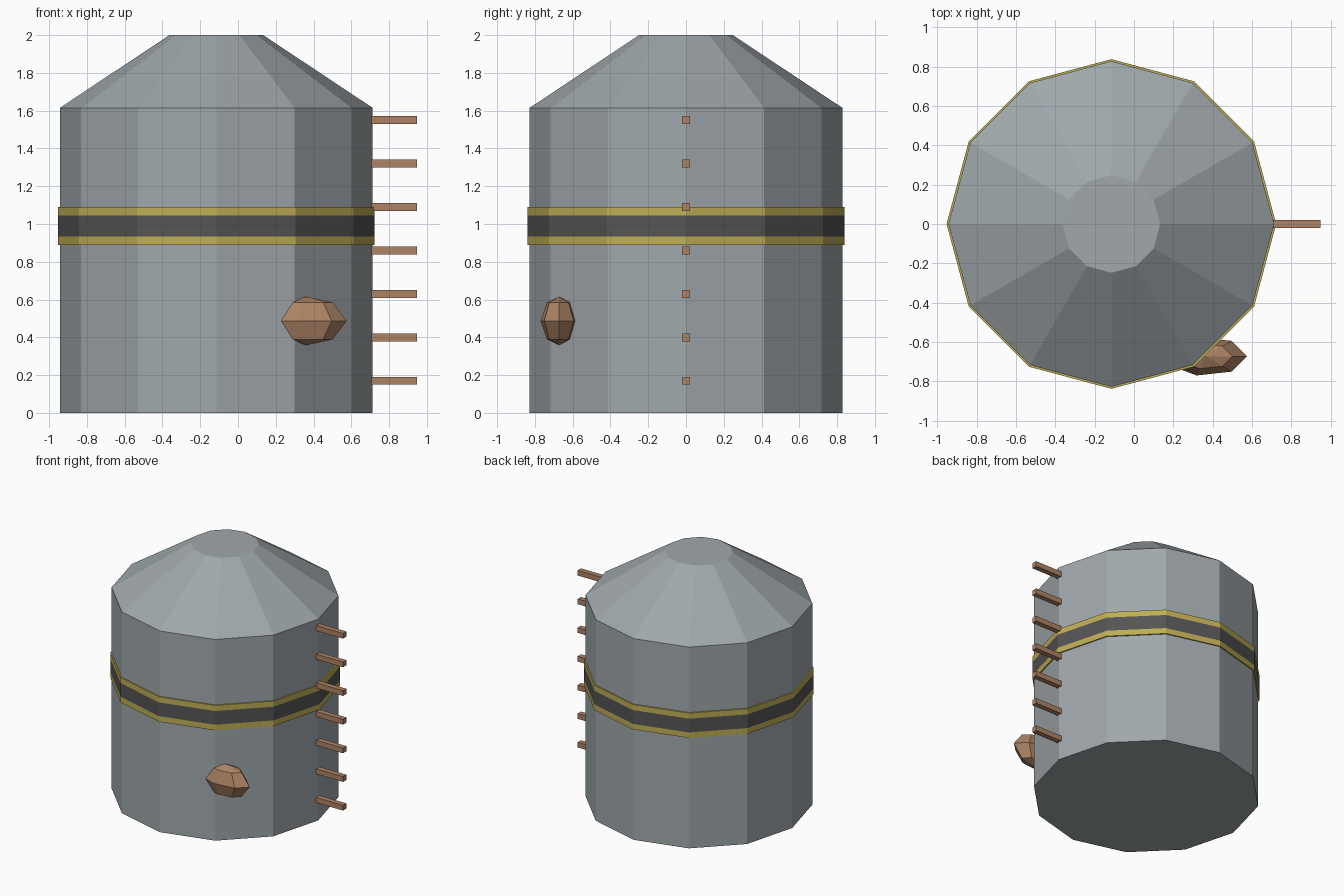
import bpy, bmesh, math

if "Cube" in bpy.data.objects:
    bpy.data.objects.remove(bpy.data.objects["Cube"])

AXIS_X = -0.115   # tank axis
SIDES = 12


def material(name, rgb):
    m = bpy.data.materials.new(name)
    m.diffuse_color = (*rgb, 1)
    m.use_nodes = True
    m.node_tree.nodes["Principled BSDF"].inputs["Base Color"].default_value = m.diffuse_color
    return m


steel = material("steel grey", (0.35, 0.39, 0.41))
yellow = material("stripe yellow", (0.52, 0.42, 0.09))
charcoal = material("charcoal", (0.09, 0.09, 0.09))
brown = material("rust brown", (0.42, 0.23, 0.13))


def lathe(name, profile, sides, mats, center=(0, 0, 0), scale=(1, 1), closed=False):
    """Revolve (radius, z) points into flat-faced rings; radius 0 gives a pole."""
    bm = bmesh.new()
    rings = []
    for r, z in profile:
        n = sides if r > 0 else 1
        rings.append([bm.verts.new((center[0] + r * scale[0] * math.cos(math.tau * i / sides),
                                    center[1] + r * scale[1] * math.sin(math.tau * i / sides),
                                    center[2] + z)) for i in range(n)])
    pairs = list(zip(rings, rings[1:]))
    if closed:
        pairs.append((rings[-1], rings[0]))
    for a, b in pairs:
        for i in range(sides):
            j = (i + 1) % sides
            loop = [a[i % len(a)], a[j % len(a)], b[j % len(b)], b[i % len(b)]]
            bm.faces.new(list(dict.fromkeys(loop)))
    if not closed:
        for ring in (rings[0], rings[-1]):
            if len(ring) > 2:
                bm.faces.new(ring)
    bmesh.ops.recalc_face_normals(bm, faces=bm.faces)
    mesh = bpy.data.meshes.new(name)
    bm.to_mesh(mesh)
    bm.free()
    for m in mats:
        mesh.materials.append(m)
    ob = bpy.data.objects.new(name, mesh)
    bpy.context.collection.objects.link(ob)
    return ob


# Tank with a truncated conical roof
lathe("tank_body", [(0.828, 0), (0.828, 1.615), (0.248, 2.0)], SIDES, [steel], (AXIS_X, 0, 0))

# Hoop around the middle: dark centre between two yellow stripes
band = lathe("striped_band",
             [(0.826, 0.89), (0.838, 0.89), (0.838, 0.935), (0.838, 1.045), (0.838, 1.09), (0.826, 1.09)],
             SIDES, [yellow, charcoal], (AXIS_X, 0, 0), closed=True)
for p in band.data.polygons:
    outward = abs(p.normal.z) < 0.5 and math.hypot(p.center.x - AXIS_X, p.center.y) > 0.803
    p.material_index = int(outward and 0.95 < p.center.z < 1.03)

# Ladder rungs up the right side
for i in range(7):
    bpy.ops.mesh.primitive_cube_add(size=1, location=(0.8235, 0, 0.17 + 0.23 * i))
    rung = bpy.context.object
    rung.name = f"rung_{i + 1}"
    rung.scale = (0.247, 0.042, 0.042)
    rung.data.materials.append(brown)

# Faceted lump on the lower front wall
lathe("rust_lump", [(0, -0.128), (0.65, -0.098), (1, 0), (0.65, 0.098), (0, 0.128)],
      7, [brown], (0.365, -0.6725, 0.487), (0.21, 0.1))
